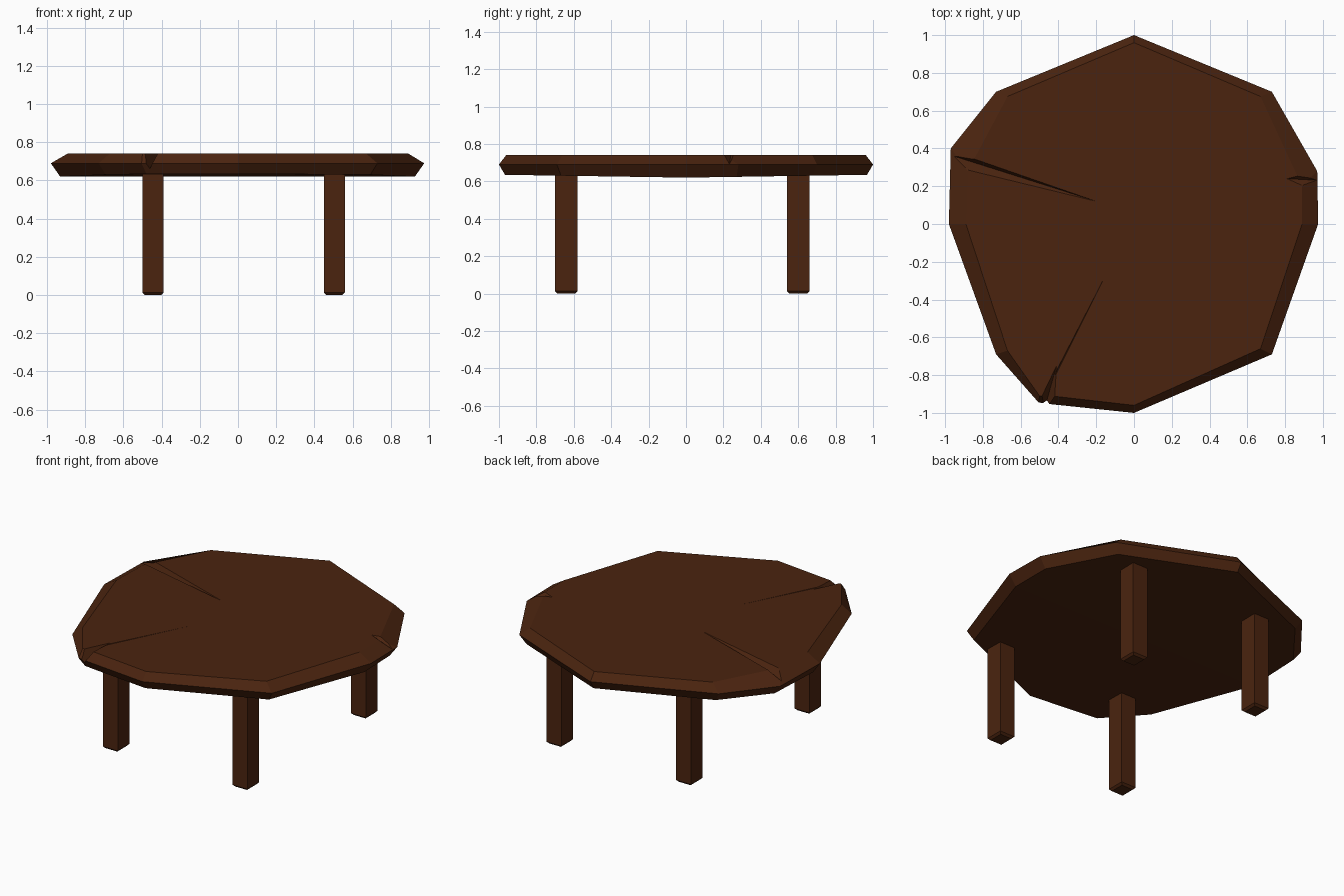
import bpy, bmesh
from mathutils import Vector

if "Cube" in bpy.data.objects:
    bpy.data.objects.remove(bpy.data.objects["Cube"])

wood = bpy.data.materials.new("dark brown wood")
wood.diffuse_color = (0.070, 0.0176, 0.0048, 1)
wood.use_nodes = True
wood.node_tree.nodes["Principled BSDF"].inputs["Base Color"].default_value = wood.diffuse_color


def make_object(name, bm):
    bmesh.ops.recalc_face_normals(bm, faces=bm.faces)
    me = bpy.data.meshes.new(name)
    bm.to_mesh(me)
    bm.free()
    me.materials.append(wood)
    ob = bpy.data.objects.new(name, me)
    bpy.context.collection.objects.link(ob)
    return ob


# Tabletop slab: widest outline at mid height, smaller outlines above and below
rim = [(0, 1), (.73, .70), (.97, .28), (.975, 0), (.73, -.69), (0, -1),
       (-.43, -.955), (-.505, -.945), (-.73, -.69), (-.98, 0), (-.97, .40), (-.73, .70)]
top = [(0, .96), (.67, .675), (.89, .20), (.89, 0), (.67, -.66), (0, -.96),
       (-.44, -.91), (-.50, -.91), (-.67, -.67), (-.89, 0), (-.88, .28), (-.67, .675)]
bm = bmesh.new()
n = len(rim)
upper = [bm.verts.new((x, y, .742)) for x, y in top]
middle = [bm.verts.new((x, y, .69)) for x, y in rim]
lower = [bm.verts.new((x * .95, y * .968, .62 + .015 * abs(y))) for x, y in rim]
centre = bm.verts.new((0, 0, .62))
bm.faces.new(upper)
for i in range(n):
    j = (i + 1) % n
    bm.faces.new((upper[i], upper[j], middle[j], middle[i]))
    bm.faces.new((middle[i], middle[j], lower[j], lower[i]))
    bm.faces.new((lower[i], lower[j], centre))
tabletop = make_object("tabletop", bm)


# Cracks: wedges running from an inner tip out past the rim
def cut_crack(tip, side_a, side_b, bed, depth):
    bm = bmesh.new()
    for x, y in (tip, side_a, side_b):
        bm.verts.new((x, y, .742))
        bm.verts.new((x, y, .90))
    bm.verts.new((*bed, .742 - depth))
    bmesh.ops.convex_hull(bm, input=bm.verts)
    cutter = make_object("crack_cutter", bm)
    cutter.hide_render = True
    mod = tabletop.modifiers.new("crack", "BOOLEAN")
    mod.operation = "DIFFERENCE"
    mod.solver = "EXACT"
    mod.object = cutter
    return cutter


cutters = [
    cut_crack((-.20, .12), (-1.02, .405), (-1.02, .32), (-1.02, .38), .045),
    cut_crack((.81, .24), (1.0, .285), (1.0, .155), (1.0, .23), .06),
    cut_crack((-.41, -.75), (-.425, -1.0), (-.53, -1.0), (-.48, -1.0), .11),
    cut_crack((-.16, -.29), (-.415, -.80), (-.423, -.80), (-.419, -.80), .01),
]
bpy.context.view_layer.update()
evaluated = tabletop.evaluated_get(bpy.context.evaluated_depsgraph_get())
cut_mesh = bpy.data.meshes.new_from_object(evaluated)
tabletop.modifiers.clear()
tabletop.data = cut_mesh
cut_mesh.materials.clear()
cut_mesh.materials.append(wood)
for p in cut_mesh.polygons:
    p.material_index = 0
for c in cutters:
    bpy.data.objects.remove(c)

# Four square legs with chamfered feet
for side, x in (("left", -.445), ("right", .505)):
    for end, y in (("front", -.64), ("back", .60)):
        bm = bmesh.new()
        loops = []
        for z, inset in ((0, .013), (.013, 0), (.67, 0)):
            hx, hy = .055 - inset, .06 - inset
            loops.append([bm.verts.new(Vector((x + sx * hx, y + sy * hy, z)))
                          for sx, sy in ((-1, -1), (1, -1), (1, 1), (-1, 1))])
        bm.faces.new(loops[0])
        bm.faces.new(loops[-1])
        for a, b in zip(loops, loops[1:]):
            for i in range(4):
                j = (i + 1) % 4
                bm.faces.new((a[i], a[j], b[j], b[i]))
        make_object(f"{end}_{side}_leg", bm)
